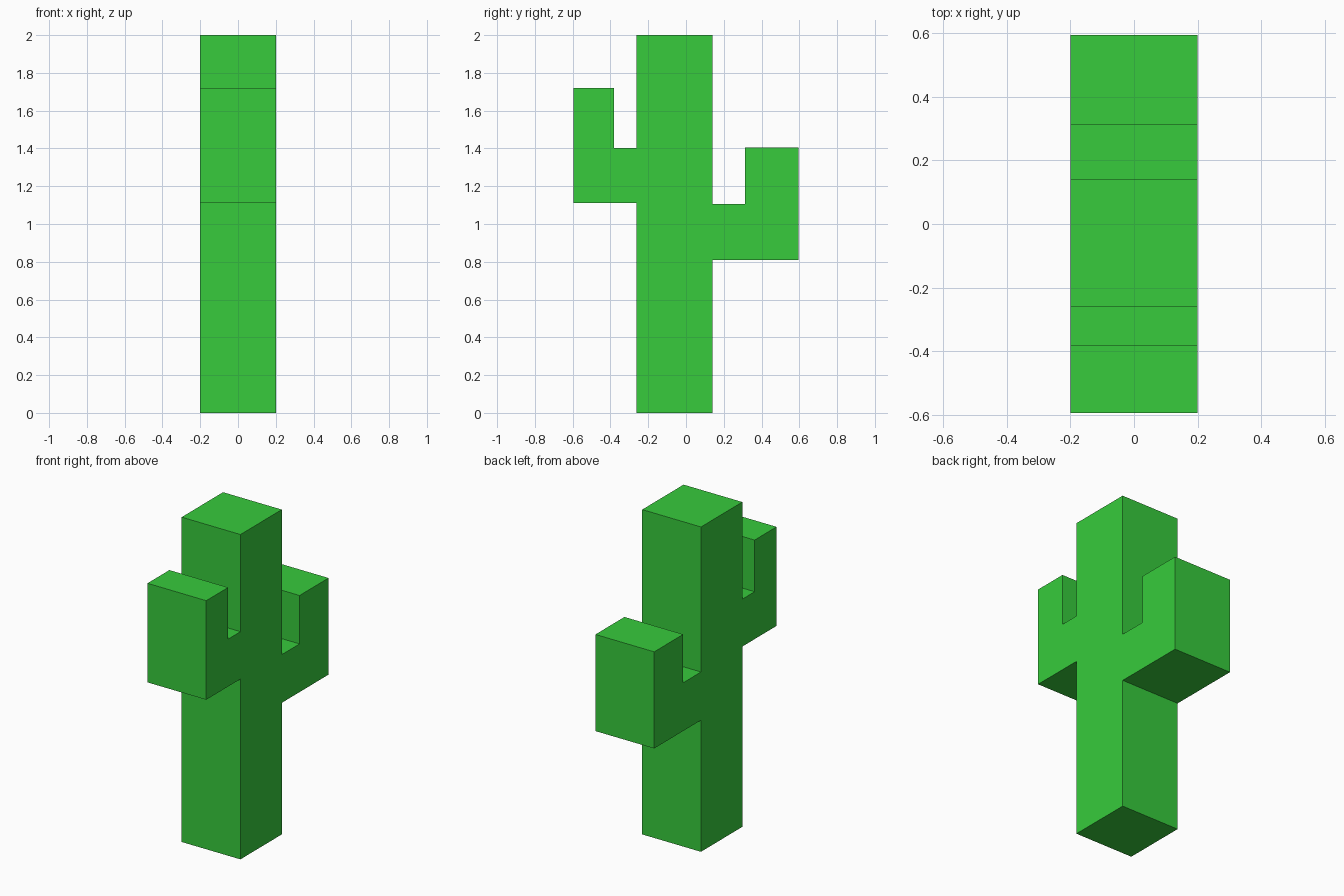
import bpy
import bmesh

if "Cube" in bpy.data.objects:
    bpy.data.objects.remove(bpy.data.objects["Cube"])

HALF_WIDTH = 0.2

# Side outline (y, z): trunk with one upturned arm at the front and one at the back
OUTLINE = [
    (-0.262, 0.0), (0.14, 0.0),
    (0.14, 0.81), (0.595, 0.81), (0.595, 1.405), (0.313, 1.405), (0.313, 1.107), (0.14, 1.107),
    (0.14, 2.0), (-0.262, 2.0),
    (-0.262, 1.402), (-0.382, 1.402), (-0.382, 1.72), (-0.595, 1.72), (-0.595, 1.11), (-0.262, 1.11),
]

green = bpy.data.materials.new("cactus_green")
green.diffuse_color = (0.038, 0.597, 0.045, 1.0)
green.use_nodes = True
green.node_tree.nodes["Principled BSDF"].inputs["Base Color"].default_value = green.diffuse_color

# Cactus: the outline extruded across its width
bm = bmesh.new()
side = bm.faces.new([bm.verts.new((-HALF_WIDTH, y, z)) for y, z in OUTLINE])
extruded = bmesh.ops.extrude_face_region(bm, geom=[side], use_keep_orig=True)
moved = [g for g in extruded["geom"] if isinstance(g, bmesh.types.BMVert)]
bmesh.ops.translate(bm, verts=moved, vec=(2 * HALF_WIDTH, 0, 0))
bmesh.ops.recalc_face_normals(bm, faces=bm.faces)

mesh = bpy.data.meshes.new("cactus")
bm.to_mesh(mesh)
bm.free()
mesh.materials.append(green)
cactus = bpy.data.objects.new("cactus", mesh)
bpy.context.collection.objects.link(cactus)
